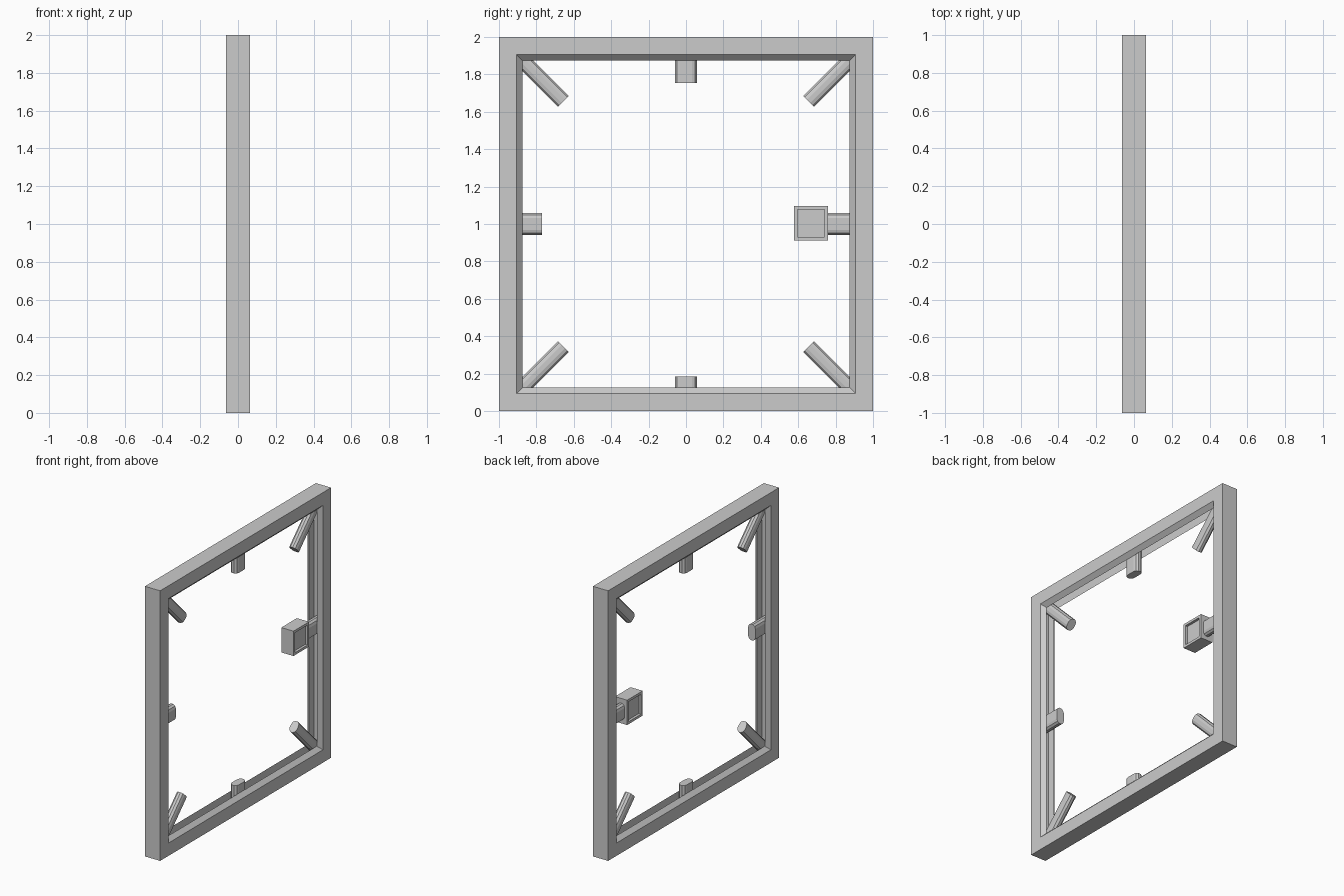
import bpy, bmesh, math
from mathutils import Vector

if "Cube" in bpy.data.objects:
    bpy.data.objects.remove(bpy.data.objects["Cube"])


def make(name, bm):
    bmesh.ops.recalc_face_normals(bm, faces=bm.faces)
    me = bpy.data.meshes.new(name)
    bm.to_mesh(me)
    bm.free()
    ob = bpy.data.objects.new(name, me)
    bpy.context.collection.objects.link(ob)
    return ob


def square_ring(name, profile, cy, cz):
    """Sweep an (x, half size) profile round a mitred square."""
    bm = bmesh.new()
    loops = []
    for sy, sz in ((-1, -1), (1, -1), (1, 1), (-1, 1)):
        loops.append([bm.verts.new((x, cy + sy * r, cz + sz * r)) for x, r in profile])
    n = len(profile)
    for i in range(4):
        a, b = loops[i], loops[(i + 1) % 4]
        for j in range(n):
            k = (j + 1) % n
            bm.faces.new((a[j], a[k], b[k], b[j]))
    return make(name, bm)


def bar(name, half_width, inner, outer, degrees, thick=0.03, seg=5):
    """Flat bar with rounded edges, pointing from the frame to its centre."""
    t = math.radians(degrees)
    out = Vector((0, math.cos(t), math.sin(t)))
    side = Vector((0, -math.sin(t), math.cos(t)))
    section = []
    for s in (1, -1):
        for i in range(seg + 1):
            a = math.pi * i / seg
            section.append((s * thick * math.cos(a),
                            s * (half_width - thick + thick * math.sin(a))))
    bm = bmesh.new()
    ends = []
    for r in (inner, outer):
        ends.append([bm.verts.new(Vector((x, 0, 1)) + side * u + out * r)
                     for x, u in section])
    n = len(section)
    for j in range(n):
        k = (j + 1) % n
        bm.faces.new((ends[0][j], ends[0][k], ends[1][k], ends[1][j]))
    for e in ends:
        bm.faces.new(e)
    return make(name, bm)


# Square frame: bevelled inner lips with a channel between them
half = [(0.0625, 1.0), (0.0625, 0.905), (0.0325, 0.875), (0.0325, 0.935)]
square_ring("frame", half + [(-x, r) for x, r in reversed(half)], 0, 1)

# Straight tabs at the middle of each side
for name, inner, ang in (("right_tab", 0.75, 0), ("top_tab", 0.755, 90),
                         ("left_tab", 0.77, 180), ("bottom_tab", 0.815, 270)):
    bar(name, 0.0615, inner, 0.935, ang)

# Diagonal bars at the corners
for i in range(4):
    bar("corner_bar_%d" % (i + 1), 0.043, 0.928, 1.275, 45 + 90 * i)

# Square block with a recessed panel on both faces
bm = bmesh.new()
bmesh.ops.create_cube(bm, size=1)
for v in bm.verts:
    v.co = Vector((v.co.x * 0.1, 0.669 + v.co.y * 0.182, 1.003 + v.co.z * 0.184))
bm.normal_update()
panels = [f for f in bm.faces if abs(f.normal.x) > 0.9]
bmesh.ops.inset_individual(bm, faces=panels, thickness=0.026)
bmesh.ops.inset_individual(bm, faces=panels, thickness=0.0005, depth=-0.018)
make("handle_block", bm)
